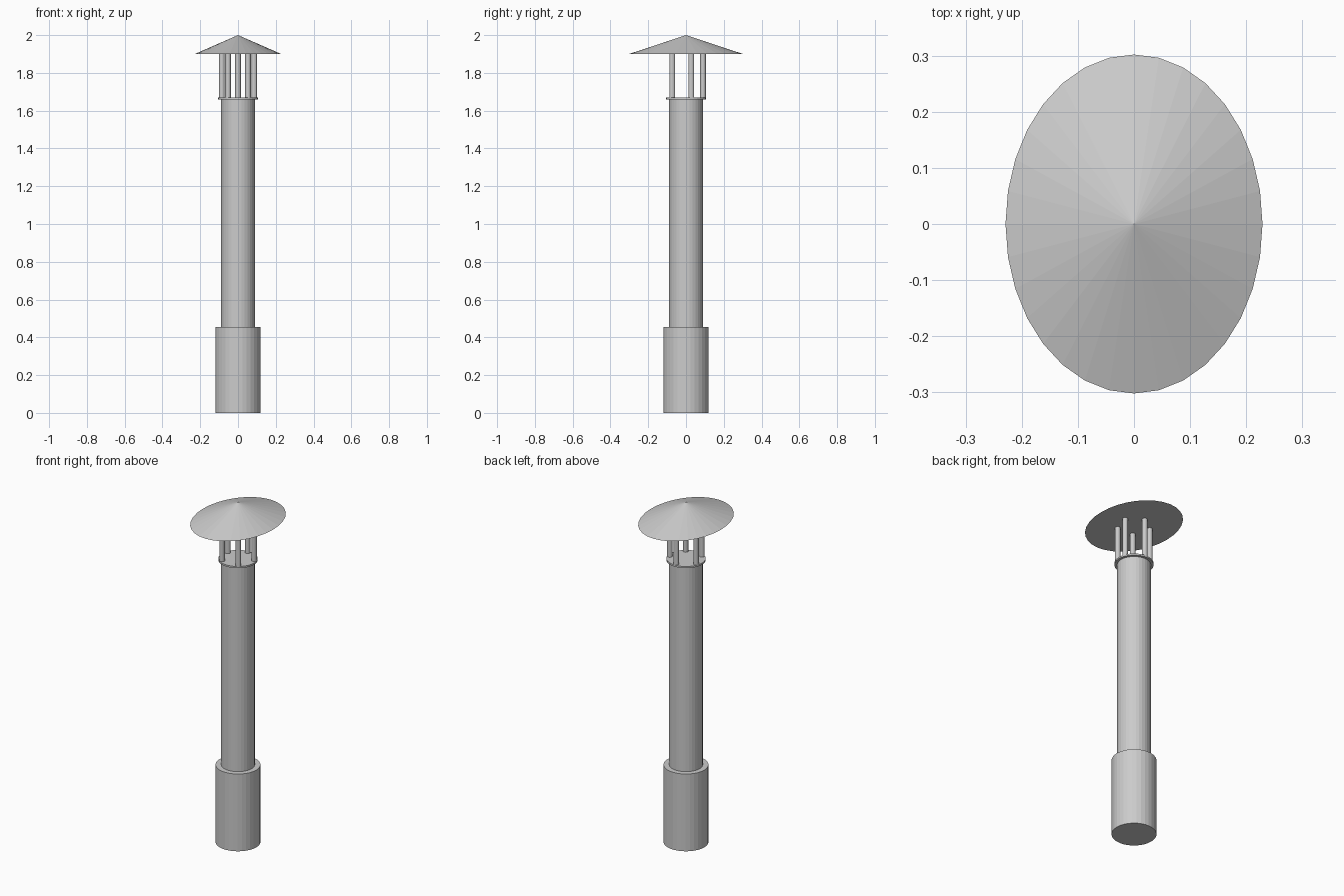
import bpy
from math import sin, cos, tau

if "Cube" in bpy.data.objects:
    bpy.data.objects.remove(bpy.data.objects["Cube"])


def cylinder(name, radius, z0, z1, x=0, y=0, sides=32):
    bpy.ops.mesh.primitive_cylinder_add(vertices=sides, radius=radius, depth=z1 - z0,
                                        location=(x, y, (z0 + z1) / 2))
    bpy.context.object.name = name


# Wide base sleeve, main pipe and thin collar plate
cylinder("base_sleeve", 0.12, 0, 0.455)
cylinder("pipe", 0.09, 0.455, 1.66)
cylinder("collar", 0.105, 1.66, 1.67)

# Five rods carrying the cap, one at the back
for i in range(5):
    a = tau * i / 5
    cylinder(f"rod_{i + 1}", 0.015, 1.67, 1.9, 0.09 * sin(a), 0.09 * cos(a), 16)

# Oval conical rain cap
bpy.ops.mesh.primitive_cone_add(vertices=32, radius1=1, radius2=0, depth=0.1,
                                location=(0, 0, 1.95))
cap = bpy.context.object
cap.name = "rain_cap"
cap.scale = (0.229, 0.302, 1)
